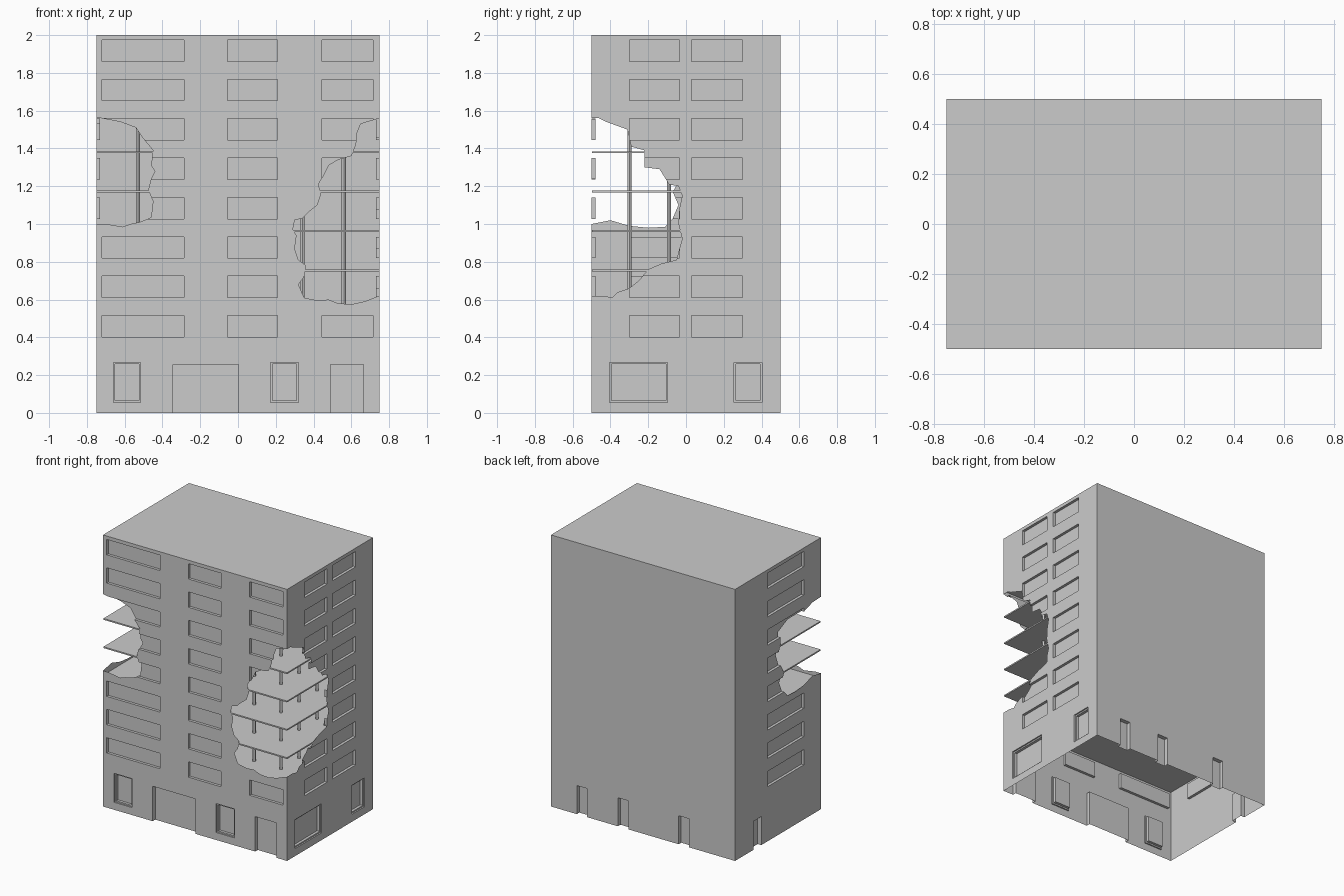
import bpy, bmesh
from mathutils import Vector
from mathutils.geometry import delaunay_2d_cdt

if "Cube" in bpy.data.objects:
    bpy.data.objects.remove(bpy.data.objects["Cube"])

W, D, H = 0.75, 0.5, 2.0          # half width, half depth, height
STEP = 0.2085                     # storey height


def inside(p, poly):
    hit = False
    for (ax, ay), (bx, by) in zip(poly, poly[1:] + poly[:1]):
        if (ay > p[1]) != (by > p[1]) and p[0] < (bx - ax) * (p[1] - ay) / (by - ay) + ax:
            hit = not hit
    return hit


def rect(u0, u1, v0, v1):
    return [(u0, v0), (u1, v0), (u1, v1), (u0, v1)]


def make_object(name, bm):
    mesh = bpy.data.meshes.new(name)
    bm.to_mesh(mesh)
    bm.free()
    bpy.context.collection.objects.link(bpy.data.objects.new(name, mesh))


def wall(name, half, place, recesses, holes, flip):
    """Thin wall sheet: recesses are (outline, depth), holes are removed."""
    outlines = [rect(-half, half, 0, H)] + [r for r, _ in recesses] + holes
    pts, edges = [], []
    for poly in outlines:
        s, n = len(pts), len(poly)
        pts += [Vector(p) for p in poly]
        edges += [(s + i, s + (i + 1) % n) for i in range(n)]
    co, _, tris, *_ = delaunay_2d_cdt(pts, edges, [], 0, 1e-5)

    kept, owner = [], {}
    for t in tris:
        a, b, c = (co[i] for i in t)
        mid = (a + b + c) / 3
        if (b - a).cross(c - a) < 0:
            t = t[::-1]
        if any(inside(mid, h) for h in holes):
            continue
        depth = 0.0
        for poly, d in recesses:
            if inside(mid, poly):
                depth = d
        kept.append((t, depth))
        for i in range(3):
            owner[t[i], t[(i + 1) % 3]] = depth

    bm, cache = bmesh.new(), {}

    def vert(i, d):
        if (i, d) not in cache:
            cache[i, d] = bm.verts.new(place(co[i].x, co[i].y, d))
        return cache[i, d]

    def face(vs):
        bm.faces.new(vs[::-1] if flip else vs)

    for t, d in kept:
        face([vert(i, d) for i in t])
    # reveals between levels
    for (a, b), d in owner.items():
        d2 = owner.get((b, a))
        if d2 is not None and d > d2:
            face([vert(b, d), vert(a, d), vert(a, d2), vert(b, d2)])
    make_object(name, bm)


def window_rows(spans):
    return [(rect(a, b, 0.402 + k * STEP, 0.515 + k * STEP), 0.02)
            for k in range(8) for a, b in spans]


def shop_window(a, b):
    return [(rect(a, b, 0.055, 0.268), 0.01),
            (rect(a + 0.01, b - 0.01, 0.065, 0.258), 0.03)]


def door(a, b, top):
    return [(rect(a, b, 0, top), 0.03)]


# ragged damage outlines at the two front corners
front_left_hole = [(-0.75, 1.0), (-0.70, 1.0), (-0.61, 0.985), (-0.57, 1.0), (-0.52, 1.01),
                   (-0.46, 1.035), (-0.45, 1.12), (-0.475, 1.18), (-0.46, 1.24), (-0.44, 1.28),
                   (-0.46, 1.31), (-0.45, 1.39), (-0.5, 1.45), (-0.54, 1.51), (-0.62, 1.54),
                   (-0.75, 1.565)]
front_right_hole = [(0.75, 1.56), (0.70, 1.545), (0.65, 1.53), (0.63, 1.48), (0.625, 1.42),
                    (0.60, 1.36), (0.53, 1.34), (0.48, 1.31), (0.45, 1.25), (0.425, 1.21),
                    (0.44, 1.16), (0.42, 1.10), (0.37, 1.06), (0.34, 1.03), (0.30, 1.02),
                    (0.29, 0.97), (0.31, 0.94), (0.30, 0.87), (0.32, 0.81), (0.36, 0.78),
                    (0.35, 0.72), (0.32, 0.68), (0.35, 0.61), (0.42, 0.595), (0.48, 0.60),
                    (0.53, 0.58), (0.60, 0.575), (0.67, 0.59), (0.72, 0.61), (0.75, 0.62)]
right_hole = [(-0.5, 0.62), (-0.44, 0.62), (-0.39, 0.61), (-0.36, 0.64), (-0.30, 0.66),
              (-0.25, 0.70), (-0.20, 0.76), (-0.13, 0.79), (-0.05, 0.81), (-0.035, 0.87),
              (-0.02, 0.92), (-0.04, 1.0), (-0.035, 1.08), (-0.02, 1.15), (-0.04, 1.20),
              (-0.09, 1.21), (-0.14, 1.29), (-0.22, 1.30), (-0.22, 1.39), (-0.29, 1.41),
              (-0.31, 1.50), (-0.42, 1.54), (-0.46, 1.56), (-0.5, 1.56)]
left_hole = [(-0.5, 1.0), (-0.40, 1.02), (-0.30, 0.99), (-0.20, 0.98), (-0.11, 0.985),
             (-0.07, 1.03), (-0.04, 1.10), (-0.07, 1.17), (-0.03, 1.24), (0.0, 1.32),
             (-0.03, 1.40), (-0.03, 1.48), (-0.14, 1.53), (-0.30, 1.53), (-0.40, 1.56),
             (-0.5, 1.565)]

# four outer walls
wall("front_wall", W, lambda u, v, d: (u, -D + d, v),
     window_rows([(-0.72, -0.285), (-0.055, 0.21), (0.445, 0.715)])
     + shop_window(-0.66, -0.515) + shop_window(0.172, 0.32)
     + door(-0.345, 0.003, 0.257) + door(0.49, 0.665, 0.257),
     [front_left_hole, front_right_hole], False)
wall("right_wall", D, lambda u, v, d: (W - d, u, v),
     window_rows([(-0.3, -0.035), (0.03, 0.298)])
     + shop_window(-0.405, -0.097) + shop_window(0.255, 0.403), [right_hole], False)
wall("left_wall", D, lambda u, v, d: (-W + d, u, v),
     window_rows([(-0.3, 0.125)]) + door(0.195, 0.285, 0.21), [left_hole], True)
wall("back_wall", W, lambda u, v, d: (u, D - d, v),
     door(0.455, 0.54, 0.21) + door(0.12, 0.205, 0.21) + door(-0.375, -0.29, 0.21), [], True)

# flat roof
bm = bmesh.new()
bm.faces.new([bm.verts.new((x, y, H)) for x, y in rect(-W, W, -D, D)])
make_object("roof", bm)


def box(name, size, loc):
    bpy.ops.mesh.primitive_cube_add(size=1, location=loc)
    ob = bpy.context.object
    ob.name, ob.scale = name, size


# floor slabs
for k in range(7):
    box(f"floor_slab_{k + 1}", (2 * W - 0.004, 2 * D - 0.004, 0.01), (0, 0, 0.546 + k * STEP))

# interior columns
for i in range(6):
    for j in range(4):
        bpy.ops.mesh.primitive_cylinder_add(vertices=12, radius=0.011, depth=1.44,
                                            location=(-0.53 + i * 0.218, -0.3 + j * 0.21, 1.268))
        bpy.context.object.name = f"column_{i + 1}_{j + 1}"
        bpy.ops.object.shade_smooth_by_angle()
